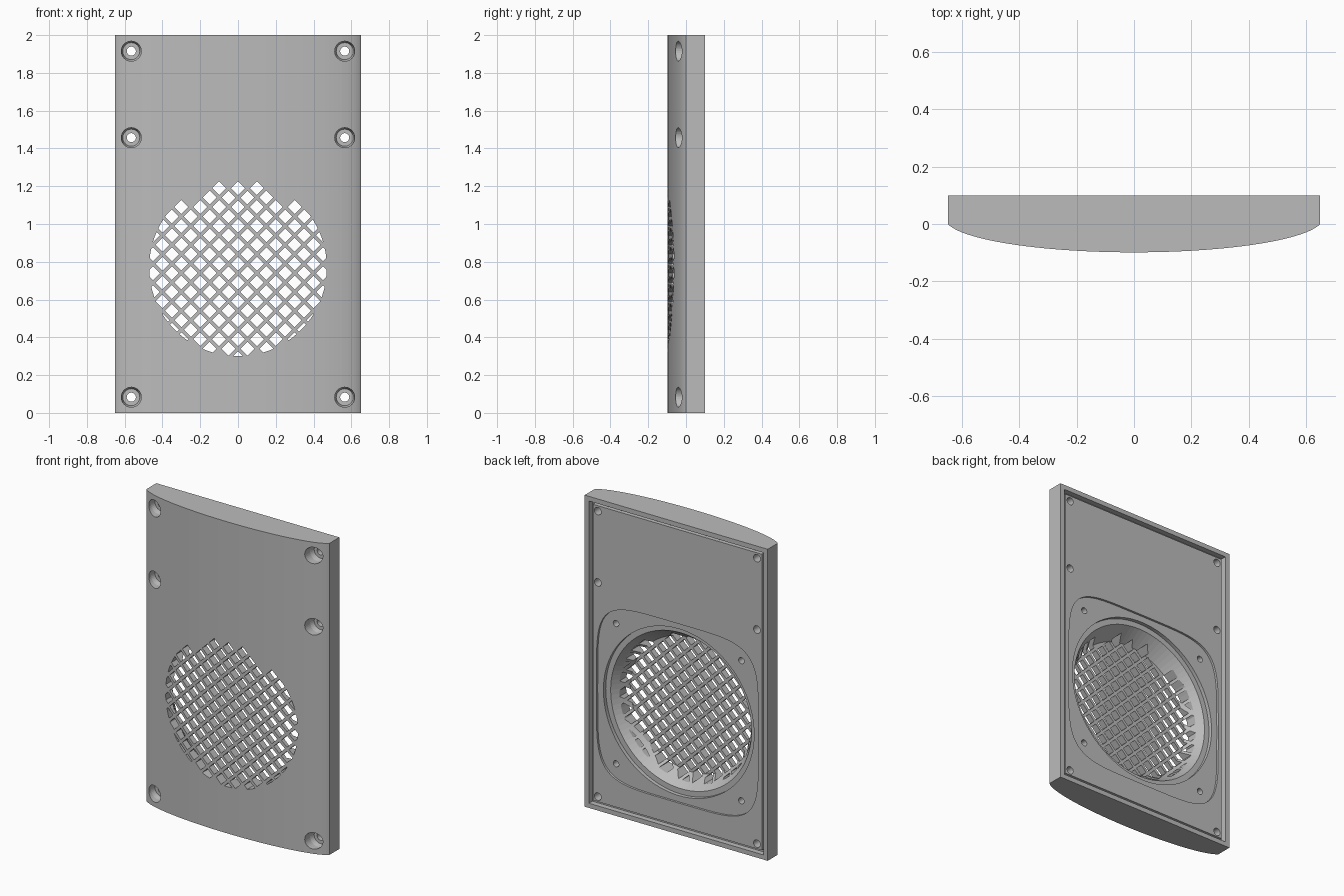
import bpy, bmesh
from math import sin, cos, pi, sqrt, copysign

if "Cube" in bpy.data.objects:
    bpy.data.objects.remove(bpy.data.objects["Cube"])

W, BACK = 0.65, 0.1          # half width, rear plane
CZ = 0.77                    # speaker opening height
GRILLE_R = 0.47


def make(name, bm):
    bmesh.ops.recalc_face_normals(bm, faces=bm.faces)
    mesh = bpy.data.meshes.new(name)
    bm.to_mesh(mesh)
    bm.free()
    ob = bpy.data.objects.new(name, mesh)
    bpy.context.collection.objects.link(ob)
    return ob


def add_loft(bm, rings):
    """Capped solid through rings of equal length; each ring is (y, outline in x/z)."""
    loops = [[bm.verts.new((x, y, z)) for x, z in pts] for y, pts in rings]
    for a, b in zip(loops, loops[1:]):
        for i in range(len(a)):
            j = (i + 1) % len(a)
            bm.faces.new((a[i], a[j], b[j], b[i]))
    bm.faces.new(loops[0])
    bm.faces.new(loops[-1])


def circle(r, x=0, z=CZ, n=96):
    return [(x + r * cos(2 * pi * i / n), z + r * sin(2 * pi * i / n)) for i in range(n)]


def rect(x0, x1, z0, z1):
    return [(x0, z0), (x1, z0), (x1, z1), (x0, z1)]


def squircle(r, power, n=96):
    pts = []
    for i in range(n):
        c, s = cos(2 * pi * i / n), sin(2 * pi * i / n)
        pts.append((copysign(r * abs(c) ** (2 / power), c),
                    CZ + copysign(r * abs(s) ** (2 / power), s)))
    return pts


def solid(name, *rings):
    bm = bmesh.new()
    add_loft(bm, rings)
    return make(name, bm)


def boolean(target, cutter, operation="DIFFERENCE"):
    mod = target.modifiers.new("cut", "BOOLEAN")
    mod.operation, mod.solver, mod.object = operation, "EXACT", cutter
    bpy.context.view_layer.objects.active = target
    bpy.ops.object.modifier_apply(modifier=mod.name)
    bpy.data.objects.remove(cutter)


# Main cover: bowed front profile extruded upward
def front_y(x):
    return 0.0203 - 0.1193 * sqrt(1 - (x / 0.66) ** 2)


bm = bmesh.new()
steps = 56
profile = [(W, BACK), (-W, BACK)]
profile += [(-W * cos(pi * i / steps), front_y(W * cos(pi * i / steps))) for i in range(steps + 1)]
base = bm.faces.new([bm.verts.new((x, y, 0)) for x, y in profile])
top = bmesh.ops.extrude_face_region(bm, geom=[base])["geom"]
bmesh.ops.translate(bm, vec=(0, 0, 2), verts=[v for v in top if isinstance(v, bmesh.types.BMVert)])
cover = make("speaker_cover", bm)

# Rear panel set inside a thin rim, with a seal groove around it
panel_y, rim, groove = 0.088, 0.03, 0.05
boolean(cover, solid("rear_recess",
                     (panel_y, rect(rim - W, W - rim, rim, 2 - rim)),
                     (0.2, rect(rim - W, W - rim, rim, 2 - rim))))
for strip in (rect(rim - W, groove - W, rim, 2 - rim), rect(W - groove, W - rim, rim, 2 - rim),
              rect(rim - W, W - rim, rim, groove), rect(rim - W, W - rim, 2 - groove, 2 - rim)):
    boolean(cover, solid("seal_groove", (0.065, strip), (0.2, strip)))

# Speaker seat: rounded square flange, round step and tapered well
boolean(cover, solid("flange_seat", (0.074, squircle(0.575, 5)), (0.2, squircle(0.575, 5))))
boolean(cover, solid("round_step", (0.05, circle(0.535)), (0.2, circle(0.535))))
boolean(cover, solid("tapered_well", (-0.052, circle(0.43)), (0.05, circle(0.5)),
                     (0.2, circle(0.5))))

# Grille: diamond openings trimmed to a circle, stepped along the top
pitch, half = 0.1, 0.037
bm = bmesh.new()
for row in range(-10, 9):
    z = 0.79 + row * pitch / 2
    for col in range(-10, 11):
        x = col * pitch / 2
        reach = 0.12 if row > 7 else 0.2 if row > 6 else 1
        if (row + col) % 2 == 0 and abs(x) < reach and x * x + (z - CZ) ** 2 < (GRILLE_R + 0.02) ** 2:
            diamond = [(x + half, z), (x, z + half), (x - half, z), (x, z - half)]
            add_loft(bm, [(-0.2, diamond), (0.2, diamond)])
openings = make("grille_openings", bm)
boolean(openings, solid("grille_limit", (-0.15, circle(GRILLE_R)), (0.15, circle(GRILLE_R))),
        "INTERSECT")
boolean(cover, openings)

# Counterbored mounting holes and blind speaker screw holes
for side in (-1, 1):
    for z in (0.083, 1.457, 1.915):
        x = side * 0.565
        boolean(cover, solid("mounting_hole",
                             (-0.2, circle(0.053, x, z, 32)), (0.0, circle(0.053, x, z, 32)),
                             (0.03, circle(0.045, x, z, 32)), (0.03, circle(0.024, x, z, 32)),
                             (0.2, circle(0.024, x, z, 32))))
    for dz in (-0.45, 0.45):
        hole = circle(0.02, side * 0.445, CZ + dz, 24)
        boolean(cover, solid("speaker_screw_hole", (0.0, hole), (0.2, hole)))

# Single grey finish
grey = bpy.data.materials.new("grey_plastic")
grey.use_nodes = True
color = (0.5, 0.5, 0.5, 1)
grey.diffuse_color = color
grey.node_tree.nodes["Principled BSDF"].inputs["Base Color"].default_value = color
cover.data.materials.clear()
cover.data.materials.append(grey)
for poly in cover.data.polygons:
    poly.material_index = 0
